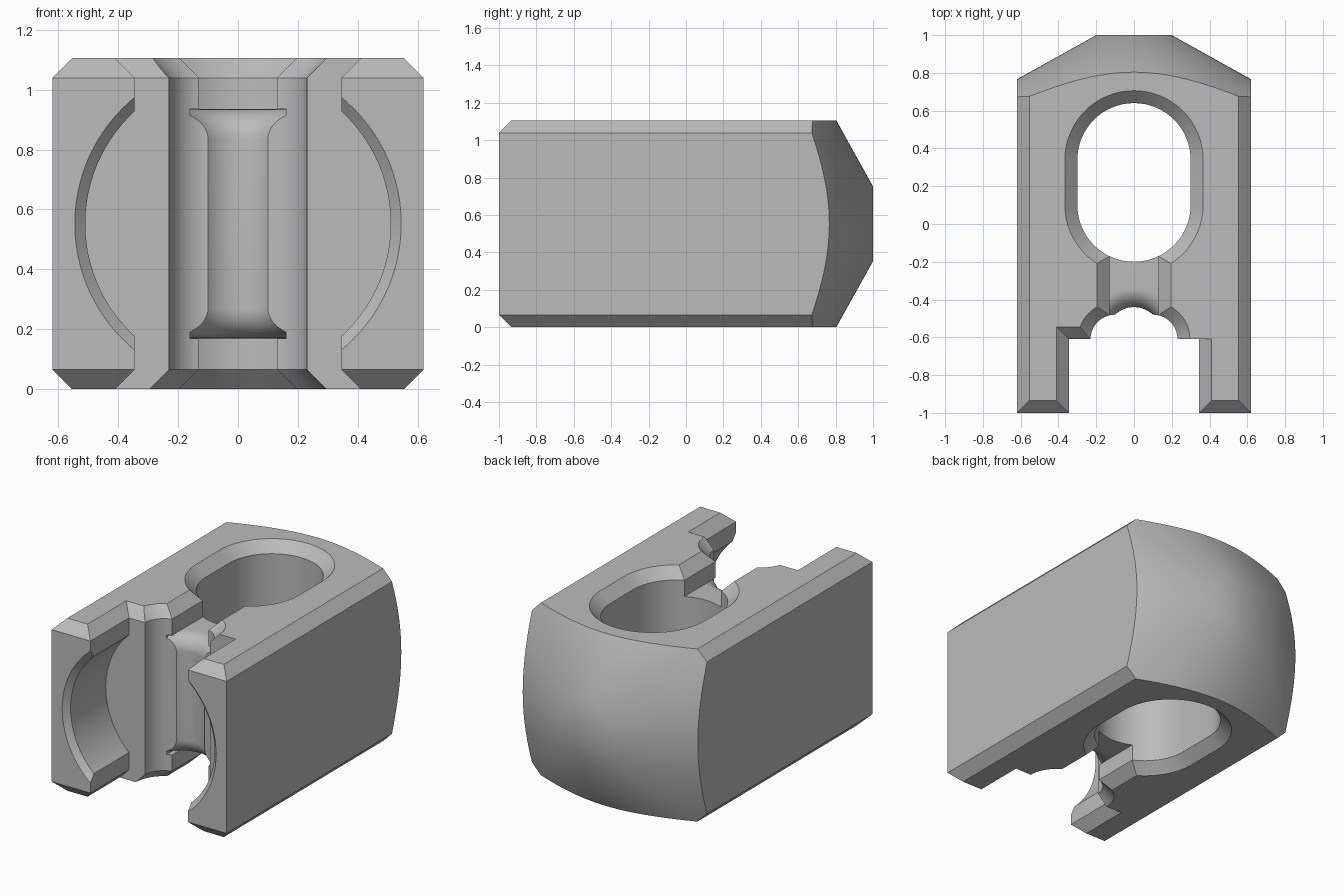
import bpy, bmesh
from math import sin, cos, pi

cube = bpy.data.objects.get("Cube")
if cube:
    bpy.data.objects.remove(cube, do_unlink=True)

H = 1.105          # height
C = 0.066          # chamfer
MID = H / 2
OUT = 0.1          # overshoot of cutters


def loft(name, rings):
    """Solid through matching rings of points, capped at both ends."""
    bm = bmesh.new()
    loops = [[bm.verts.new(p) for p in ring] for ring in rings]
    for a, b in zip(loops, loops[1:]):
        for i in range(len(a)):
            j = (i + 1) % len(a)
            bm.faces.new((a[i], a[j], b[j], b[i]))
    bm.faces.new(loops[0])
    bm.faces.new(loops[-1])
    bmesh.ops.recalc_face_normals(bm, faces=bm.faces)
    mesh = bpy.data.meshes.new(name)
    bm.to_mesh(mesh)
    bm.free()
    obj = bpy.data.objects.new(name, mesh)
    bpy.context.collection.objects.link(obj)
    return obj


def rect(x0, x1, y0, y1):
    return [(x0, y0), (x1, y0), (x1, y1), (x0, y1)]


def arc(cx, cy, r, start, end, n):
    steps = [start + (end - start) * i / n for i in range(n + 1)]
    return [(cx + r * cos(a), cy + r * sin(a)) for a in steps]


def flared(name, outline):
    """Vertical through cutter, widened by the chamfer at both faces."""
    levels = [(-OUT, C + OUT), (C, 0), (H - C, 0), (H + OUT, C + OUT)]
    return loft(name, [[(x, y, z) for x, y in outline(o)] for z, o in levels])


def lathe_y(name, profile, n=96):
    return loft(name, [[(r * cos(2 * pi * i / n), y, MID + r * sin(2 * pi * i / n))
                        for i in range(n)] for r, y in profile])


def boolean(target, tool, operation="DIFFERENCE"):
    mod = target.modifiers.new(tool.name, "BOOLEAN")
    mod.operation = operation
    mod.solver = "EXACT"
    mod.object = tool
    bpy.context.view_layer.objects.active = target
    bpy.ops.object.modifier_apply(modifier=mod.name)
    bpy.data.objects.remove(tool, do_unlink=True)


# Block with chamfered upper and lower edges
body = loft("clamp_body", [
    [(x, y, z) for x, y in rect(-0.62 + o, 0.62 - o, -1 + o, 1.2)]
    for z, o in [(0, C), (C, 0), (H - C, 0), (H, C)]])

# Conical rear end
boolean(body, lathe_y("rear_cone", [(1.5, -1.3), (1.5, 0.276), (0.2, 1)]), "INTERSECT")

# Oblong vertical hole
boolean(body, flared("oblong_hole", lambda o: arc(0, 0.34, 0.3 + o, 0, pi, 32)
                     + arc(0, 0.1, 0.3 + o, pi, 2 * pi, 32)))

# Front opening between the two jaws
boolean(body, flared("jaw_gap", lambda o: rect(-0.345 - o, 0.345 + o, -1.3, -0.61)))

# Extra chamfer on the inner ledge, right side only
boolean(body, loft("ledge_chamfer", [
    [(x, y, z) for x, y in rect(-0.345 - o, -0.2, -0.8, -0.61 + o)]
    for z, o in [(H - C, 0), (H + OUT, C + OUT)]]))

# Round seat in the jaws with a chamfered mouth
boolean(body, lathe_y("round_seat", [(0.51, -0.61), (0.51, -0.965), (0.645, -1.1)]))

# Vertical channel with rounded rear corners
boolean(body, flared("channel", lambda o: [(0.23 + o, -0.8)]
                     + arc(0.1, -0.61, 0.13 + o, 0, pi / 2, 14)
                     + arc(-0.1, -0.61, 0.13 + o, pi / 2, pi, 14)
                     + [(-0.23 - o, -0.8)]))

# Chamfered neck slots above and below the web
FLOOR = 0.935
for flip in (False, True):
    section = [(-0.13, FLOOR), (0.13, FLOOR), (0.13, H - C), (0.13 + C + OUT, H + OUT),
               (-0.13 - C - OUT, H + OUT), (-0.13, H - C)]
    boolean(body, loft("neck_slot", [
        [(x, y, H - z if flip else z) for x, z in section] for y in (-0.55, 0.1)]))

# Groove down the web, rounding over into the neck slots
R, F = 0.145, 0.1
upper = [(R + F - d, z) for d, z in arc(0, FLOOR - F, F, 0, pi / 2, 12)]
profile = [(r, H - z) for r, z in reversed(upper)] + upper
groove = loft("web_groove", [[(x, y, z) for x, y in arc(0, -0.585, r, 0, 2 * pi * 63 / 64, 63)]
                             for r, z in profile])
limit = loft("groove_limit", [[(x, y, z) for x, y in rect(-0.16, 0.16, -1, 0)]
                              for z in (0, H)])
boolean(groove, limit, "INTERSECT")
boolean(body, groove)

# Plain grey metal
grey = bpy.data.materials.new("grey_metal")
grey.use_nodes = True
colour = (0.5, 0.5, 0.5, 1)
grey.diffuse_color = colour
grey.node_tree.nodes["Principled BSDF"].inputs["Base Color"].default_value = colour
body.data.materials.clear()
body.data.materials.append(grey)

for other in bpy.context.selected_objects:
    other.select_set(False)
body.select_set(True)
bpy.context.view_layer.objects.active = body
bpy.ops.object.shade_smooth_by_angle(angle=pi / 6)
